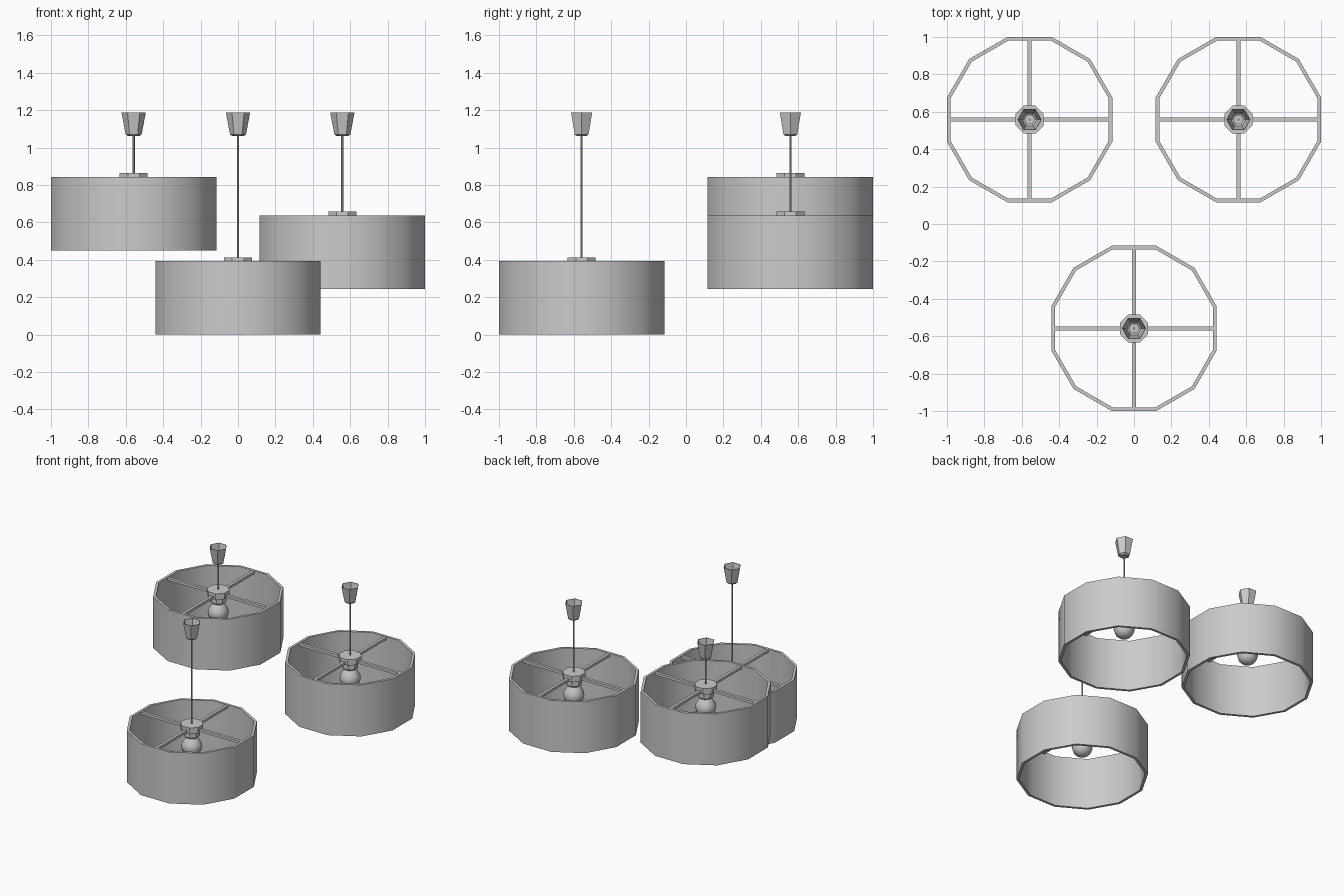
import bpy, bmesh, math

if "Cube" in bpy.data.objects:
    bpy.data.objects.remove(bpy.data.objects["Cube"])

CANOPY_TOP = 1.188
SHADE_H = 0.393


def finish(name, bm, loc, smooth=None):
    bmesh.ops.recalc_face_normals(bm, faces=bm.faces[:])
    me = bpy.data.meshes.new(name)
    bm.to_mesh(me)
    bm.free()
    ob = bpy.data.objects.new(name, me)
    ob.location = loc
    bpy.context.collection.objects.link(ob)
    if smooth:
        bpy.ops.object.select_all(action='DESELECT')
        ob.select_set(True)
        bpy.context.view_layer.objects.active = ob
        bpy.ops.object.shade_smooth_by_angle(angle=math.radians(smooth))
    return ob


def lathe(name, profile, sides, loc, offset=0.0, closed=False, smooth=None):
    """Revolve (radius, z) points; radius 0 becomes a single pole."""
    bm = bmesh.new()
    rings = []
    for r, z in profile:
        if r == 0:
            rings.append([bm.verts.new((0, 0, z))] * sides)
        else:
            angles = [offset + 2 * math.pi * i / sides for i in range(sides)]
            rings.append([bm.verts.new((r * math.cos(a), r * math.sin(a), z)) for a in angles])
    pairs = list(zip(rings, rings[1:]))
    if closed:
        pairs.append((rings[-1], rings[0]))
    for a, b in pairs:
        for i in range(sides):
            j = (i + 1) % sides
            corners = list(dict.fromkeys((a[i], a[j], b[j], b[i])))
            if len(corners) > 2:  # two poles in a row make no face
                bm.faces.new(corners)
    return finish(name, bm, loc, smooth)


def spokes(name, loc):
    bm = bmesh.new()
    for k in range(4):
        a = k * math.pi / 2
        for v in bmesh.ops.create_cube(bm, size=1)['verts']:
            x, y, z = v.co.x * 0.38 + 0.24, v.co.y * 0.022, v.co.z * 0.02 - 0.012
            v.co = (x * math.cos(a) - y * math.sin(a), x * math.sin(a) + y * math.cos(a), z)
    return finish(name, bm, loc)


def lamp(tag, x, y, top):
    loc = (x, y, top)
    # twelve-sided drum shade, open at both ends
    c = math.cos(math.pi / 12)
    ro, ri = 0.442 / c, 0.423 / c
    lathe(f"shade_{tag}", [(ro, 0), (ro, -SHADE_H), (ri, -SHADE_H), (ri, 0)], 12, loc,
          math.pi / 12, closed=True, smooth=40)
    spokes(f"shade_spokes_{tag}", loc)
    # hub disc and socket
    lathe(f"hub_{tag}", [(0, 0.02), (0.081, 0.02), (0.081, -0.025), (0.057, -0.025),
                         (0.057, -0.07), (0.04, -0.085), (0, -0.085)], 8, loc, math.pi / 8)
    # bulb
    lathe(f"bulb_{tag}", [(0.04, -0.08), (0.052, -0.1), (0.07, -0.13), (0.073, -0.16),
                          (0.063, -0.195), (0.037, -0.22), (0, -0.228)], 10, loc, smooth=50)
    # cord
    up = CANOPY_TOP - top
    lathe(f"cord_{tag}", [(0, up - 0.11), (0.006, up - 0.11), (0.006, 0.015), (0, 0.015)], 6, loc)
    # hexagonal ceiling cup, hollow and open at the top
    lathe(f"ceiling_cup_{tag}", [(0, up - 0.127), (0.03, up - 0.127), (0.043, up - 0.117),
                                 (0.065, up), (0.062, up), (0.040, up - 0.114),
                                 (0.028, up - 0.122), (0, up - 0.122)], 6, loc)


lamp("back_left", -0.558, 0.558, 0.843)
lamp("back_right", 0.558, 0.558, 0.638)
lamp("front", 0.0, -0.558, SHADE_H)
